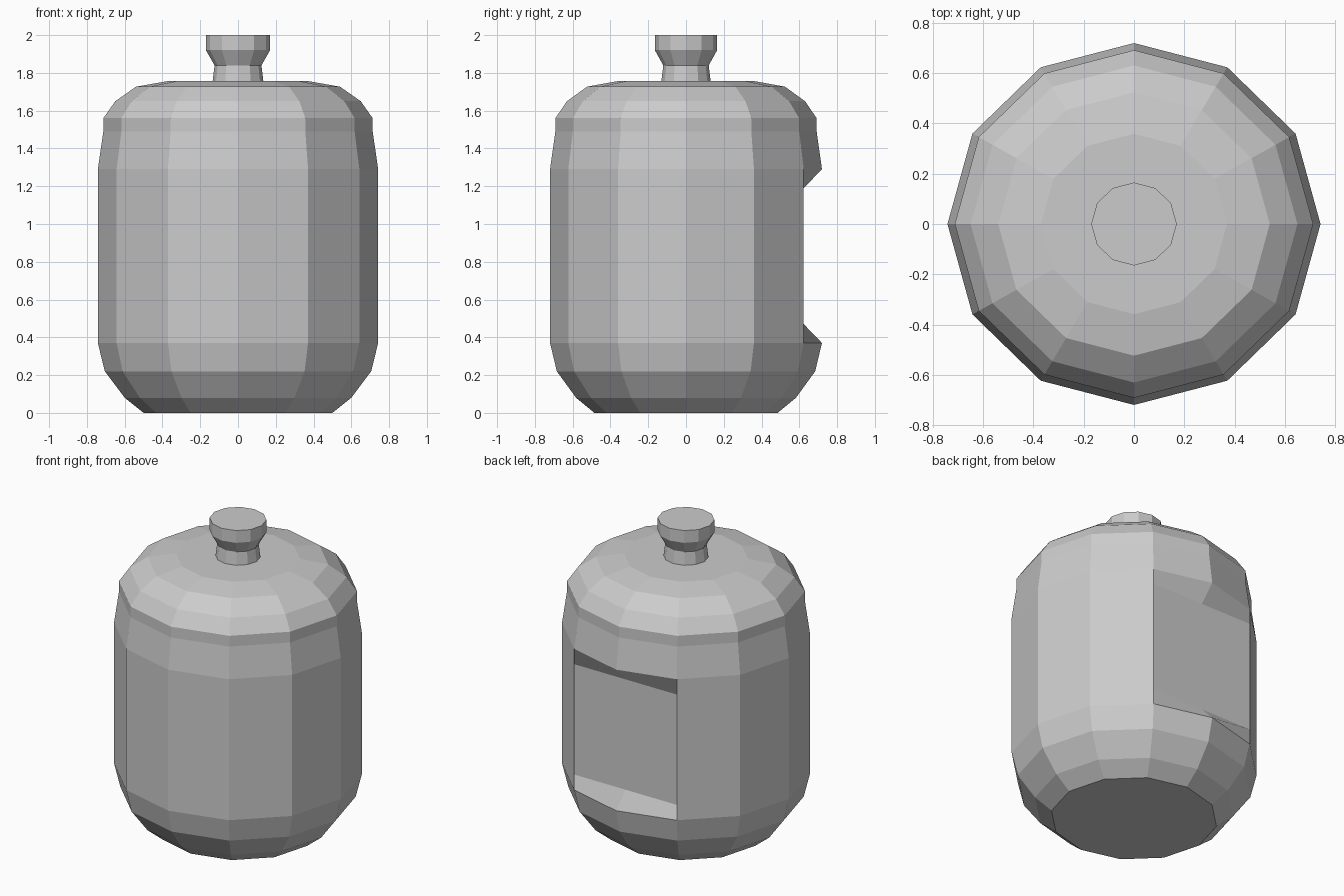
import bpy, bmesh
from math import cos, sin, pi

if "Cube" in bpy.data.objects:
    bpy.data.objects.remove(bpy.data.objects["Cube"])

SIDES = 12
Y_SCALE = 0.97  # the plan is slightly narrower front to back


def lathe(name, profile, edit=None):
    """Revolve (radius, z) points into a capped, flat-faced 12-sided solid."""
    bm = bmesh.new()
    rings = []
    for r, z in profile:
        rings.append([bm.verts.new((r * cos(2 * pi * i / SIDES),
                                    r * Y_SCALE * sin(2 * pi * i / SIDES), z))
                      for i in range(SIDES)])
    if edit:
        edit(rings)
    for low, high in zip(rings, rings[1:]):
        for i in range(SIDES):
            j = (i + 1) % SIDES
            bm.faces.new((low[i], low[j], high[j], high[i]))
    bm.faces.new(rings[0][::-1])
    bm.faces.new(rings[-1])
    mesh = bpy.data.meshes.new(name)
    bm.to_mesh(mesh)
    bm.free()
    obj = bpy.data.objects.new(name, mesh)
    bpy.context.collection.objects.link(obj)
    return obj


# Barrel body, with its rounded foot and shoulder
body_profile = [(0.50, 0), (0.60, 0.08), (0.705, 0.22), (0.742, 0.37),
                (0.742, 0.47), (0.742, 1.19), (0.742, 1.29), (0.713, 1.49),
                (0.713, 1.56), (0.65, 1.65), (0.54, 1.727), (0.37, 1.757)]


def recess_back(rings):
    # Flatten the rear corner into a sunken panel with sloped lips
    back = SIDES // 4
    for ring in (rings[4], rings[5]):
        ring[back].co.y = ring[back - 1].co.y


lathe("body", body_profile, recess_back)

# Flared knob on top
lathe("knob", [(0.135, 1.75), (0.124, 1.84), (0.17, 1.92), (0.17, 2.0)])
